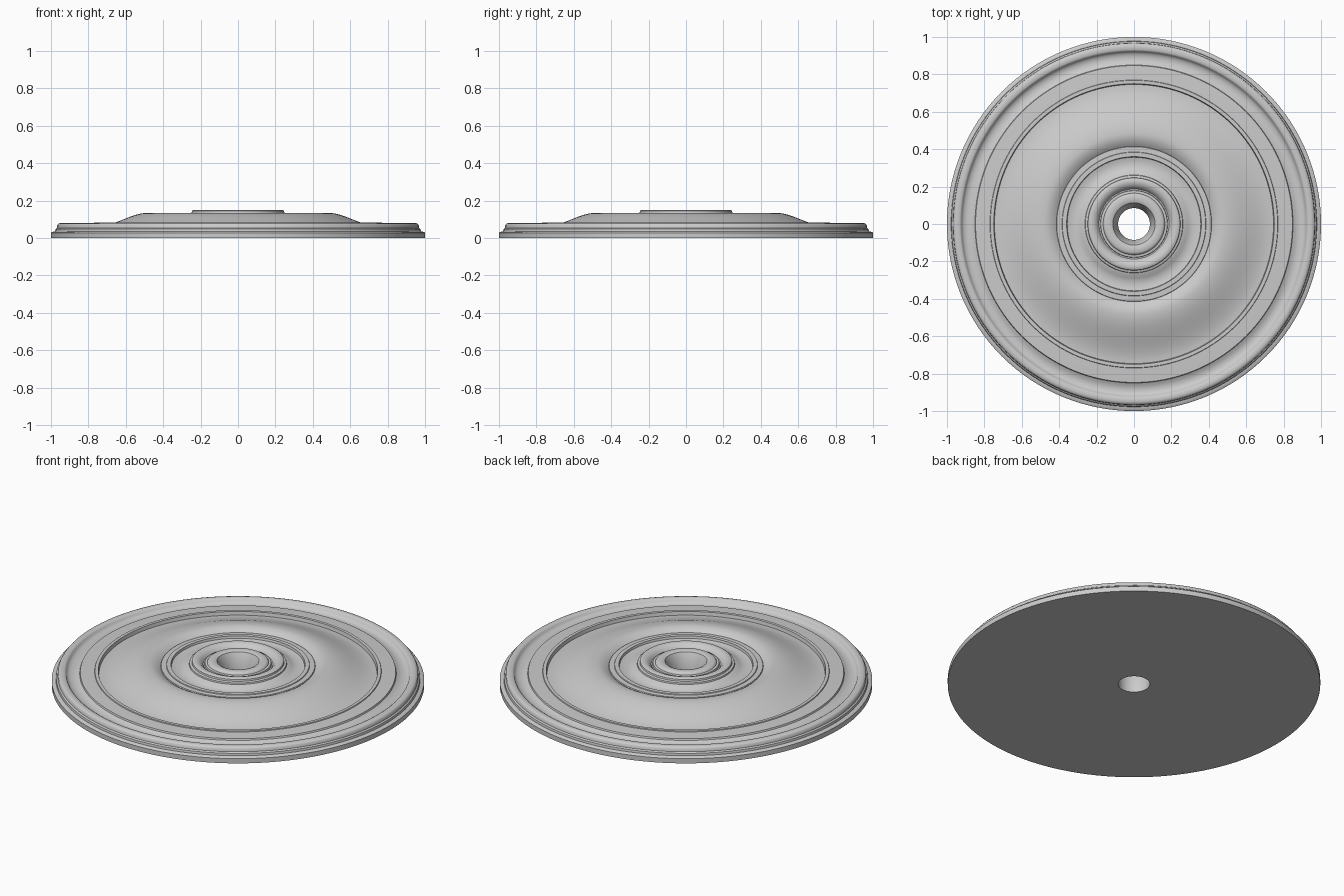
import bpy, bmesh, math

SEGMENTS = 128

# Half cross-section as (radius, height), from the bottom of the bore outwards over the top
rim = [(1.0, 0.0), (1.0, 0.028), (0.994, 0.033), (0.978, 0.035), (0.976, 0.048),
       (0.968, 0.054), (0.966, 0.07), (0.96, 0.077), (0.95, 0.08),
       (0.932, 0.08), (0.924, 0.075), (0.92, 0.066)]
outer_cove = [(0.91, 0.058), (0.895, 0.054), (0.88, 0.054), (0.865, 0.058), (0.85, 0.066)]
flat_band = [(0.847, 0.075), (0.815, 0.077), (0.77, 0.079), (0.768, 0.084),
             (0.75, 0.084), (0.746, 0.064)]
# Smooth S-shaped swell from the band up to the crest, then dipping inwards
swell = []
for i in range(1, 15):
    t = i / 14
    swell.append((0.746 - 0.266 * t, 0.064 + 0.071 * (t * t * (3 - 2 * t))))
crest = []
for i in range(1, 7):
    t = i / 6
    crest.append((0.48 - 0.065 * t, 0.135 - 0.025 * t * t))
inner_band = [(0.413, 0.116), (0.385, 0.117), (0.383, 0.121), (0.36, 0.121), (0.357, 0.108)]
inner_cove = [(0.335, 0.102), (0.31, 0.103), (0.29, 0.109), (0.272, 0.121)]
boss = [(0.262, 0.123), (0.26, 0.131), (0.248, 0.135), (0.246, 0.145), (0.238, 0.15),
        (0.222, 0.15), (0.207, 0.145), (0.195, 0.134), (0.187, 0.122), (0.18, 0.122),
        (0.178, 0.132), (0.165, 0.134), (0.161, 0.142), (0.152, 0.147),
        (0.125, 0.147), (0.113, 0.142), (0.108, 0.132)]
bore = [(0.085, 0.07), (0.085, 0.0)]

profile = rim + outer_cove + flat_band + swell + crest + inner_band + inner_cove + boss + bore


def lathe(name, points):
    """Revolve a closed profile around z."""
    bm = bmesh.new()
    rings = []
    for r, z in points:
        rings.append([bm.verts.new((r * math.cos(2 * math.pi * k / SEGMENTS),
                                    r * math.sin(2 * math.pi * k / SEGMENTS), z))
                      for k in range(SEGMENTS)])
    for a, b in zip(rings, rings[1:] + rings[:1]):
        for k in range(SEGMENTS):
            n = (k + 1) % SEGMENTS
            bm.faces.new((a[k], a[n], b[n], b[k]))
    bmesh.ops.recalc_face_normals(bm, faces=bm.faces[:])
    mesh = bpy.data.meshes.new(name)
    bm.to_mesh(mesh)
    bm.free()
    obj = bpy.data.objects.new(name, mesh)
    bpy.context.collection.objects.link(obj)
    return obj


# Ceiling medallion with a central through hole
medallion = lathe("ceiling_medallion", profile)
bpy.context.view_layer.objects.active = medallion
medallion.select_set(True)
bpy.ops.object.shade_smooth_by_angle(angle=math.radians(35))
